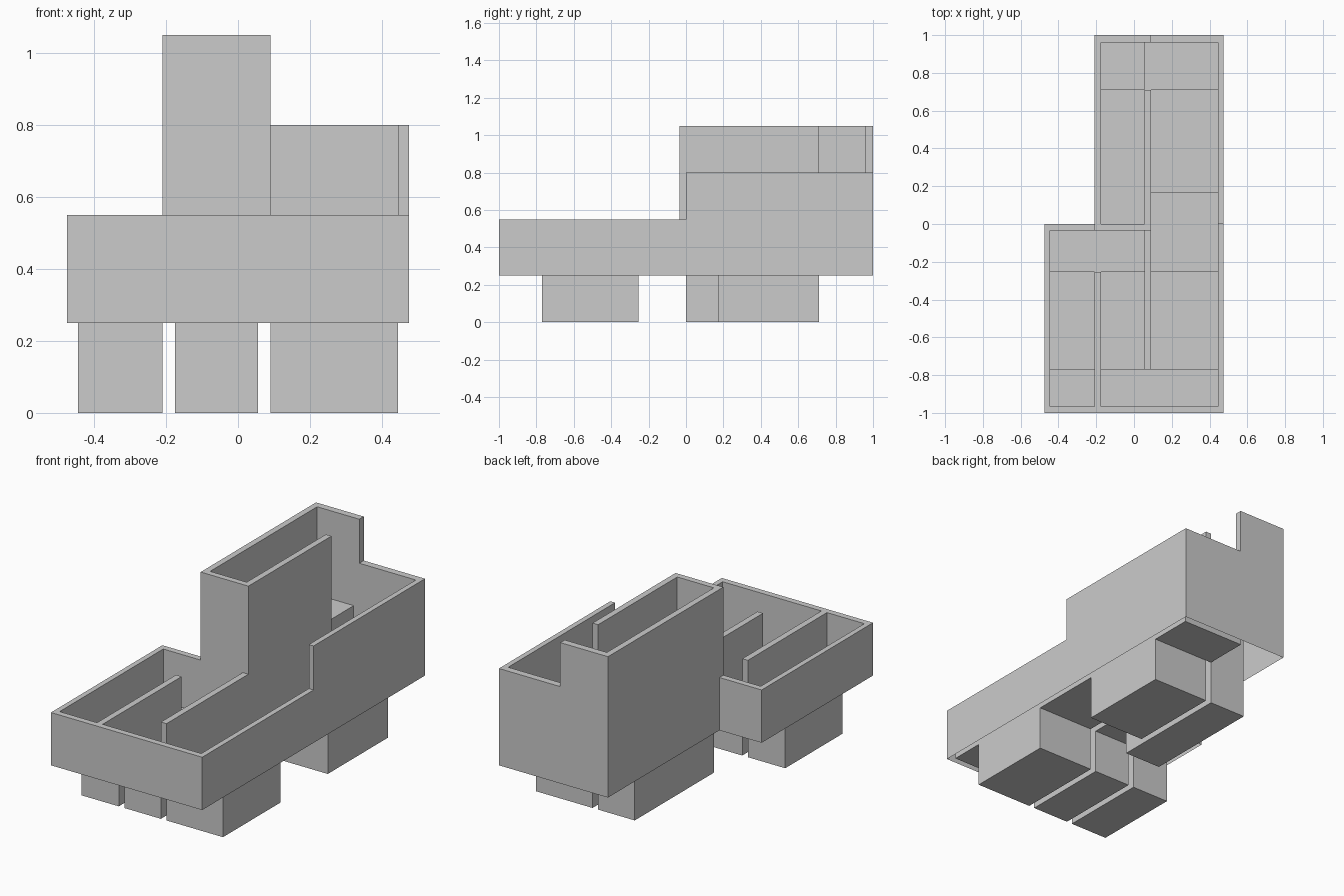
import bpy, bmesh

if "Cube" in bpy.data.objects:
    bpy.data.objects.remove(bpy.data.objects["Cube"])

LOW, MID, TALL = 0.55, 0.80, 1.05   # wall heights
FLOOR, PIT = 0.25, 0.0              # floor levels

# Regions (x0, x1, y0, y1, height), later ones override earlier ones
REGIONS = [
    # wall masses
    (-0.475, 0.475, -1.0, 0.0, LOW),
    (0.09, 0.475, 0.0, 1.0, MID),
    (-0.21, 0.09, -0.035, 1.0, TALL),
    # upper walkways
    (-0.445, -0.21, -0.965, -0.77, FLOOR),
    (-0.175, 0.445, -0.965, -0.77, FLOOR),
    (-0.445, 0.055, -0.255, -0.035, FLOOR),
    (0.09, 0.445, -0.255, 0.17, FLOOR),
    (0.055, 0.445, 0.71, 0.96, FLOOR),
    # raised platform in the back corner
    (-0.175, 0.055, 0.71, 0.96, LOW),
    # sunken rooms
    (-0.445, -0.21, -0.77, -0.255, PIT),
    (-0.175, 0.055, -0.77, -0.255, PIT),
    (0.09, 0.445, -0.77, -0.255, PIT),
    (-0.175, 0.055, 0.0, 0.71, PIT),
    (0.09, 0.445, 0.17, 0.71, PIT),
]

xs = sorted({v for r in REGIONS for v in r[:2]})
ys = sorted({v for r in REGIONS for v in r[2:4]})


def height(i, j):
    """Level of a plan cell, or None outside the outline."""
    if not (0 <= i < len(xs) - 1 and 0 <= j < len(ys) - 1):
        return None
    cx, cy = (xs[i] + xs[i + 1]) / 2, (ys[j] + ys[j + 1]) / 2
    level = None
    for x0, x1, y0, y1, h in REGIONS:
        if x0 < cx < x1 and y0 < cy < y1:
            level = h
    return level


bm = bmesh.new()


def face(points):
    bm.faces.new([bm.verts.new(p) for p in points])


LEVELS = [PIT, FLOOR, LOW, MID, TALL]
for i in range(len(xs) - 1):
    for j in range(len(ys) - 1):
        h = height(i, j)
        if h is None:
            continue
        a, b = (xs[i], ys[j]), (xs[i + 1], ys[j])
        c, d = (xs[i + 1], ys[j + 1]), (xs[i], ys[j + 1])
        # floor or wall top
        face([(*p, h) for p in (a, b, c, d)])
        # drops to lower neighbours; wall undersides stay open
        for p, q, n in ((a, b, (i, j - 1)), (b, c, (i + 1, j)),
                        (c, d, (i, j + 1)), (d, a, (i - 1, j))):
            low = height(*n)
            low = FLOOR if low is None else low
            steps = [z for z in LEVELS if low <= z <= h]
            for z0, z1 in zip(steps, steps[1:]):
                face([(*p, z0), (*q, z0), (*q, z1), (*p, z1)])

# weld into one shell and merge coplanar faces
bmesh.ops.remove_doubles(bm, verts=bm.verts, dist=0.0005)
bmesh.ops.dissolve_limit(bm, angle_limit=0.01, verts=bm.verts, edges=bm.edges)

mesh = bpy.data.meshes.new("house_shell")
bm.to_mesh(mesh)
bm.free()
bpy.context.collection.objects.link(bpy.data.objects.new("house_shell", mesh))
